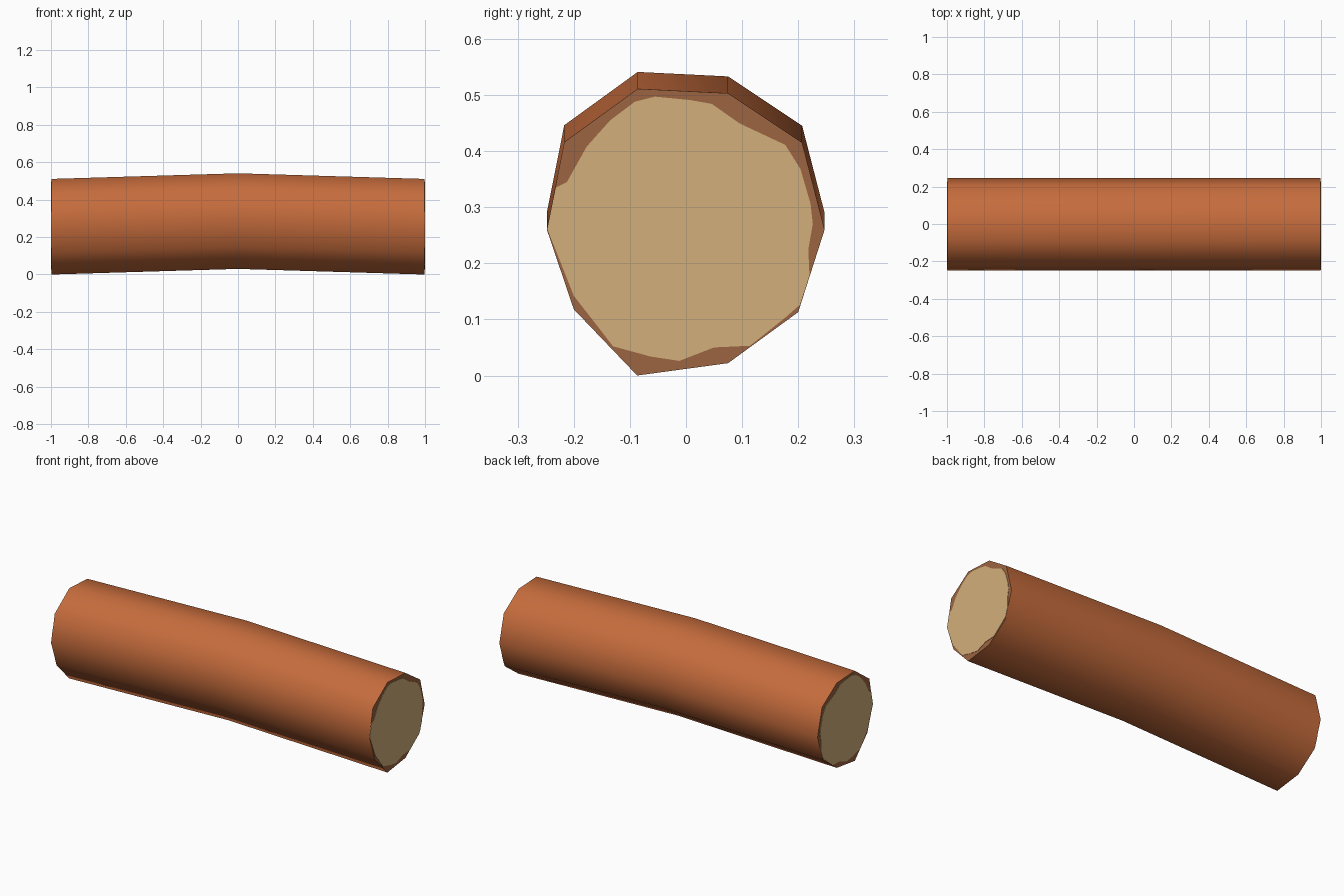
import bpy, bmesh, math

if "Cube" in bpy.data.objects:
    bpy.data.objects.remove(bpy.data.objects["Cube"])


def material(name, srgb):
    m = bpy.data.materials.new(name)
    m.diffuse_color = [(c / 255 / 12.92 if c < 11 else ((c / 255 + 0.055) / 1.055) ** 2.4)
                       for c in srgb] + [1.0]
    m.use_nodes = True
    m.node_tree.nodes["Principled BSDF"].inputs["Base Color"].default_value = m.diffuse_color
    return m


bark = material("bark orange brown", (198, 108, 60))
ring = material("cut edge brown", (156, 100, 65))
wood = material("cut wood tan", (211, 175, 123))

# uneven ten-sided section of the log (y, z)
SECTION = [(-0.086, 0.511), (0.075, 0.503), (0.207, 0.415), (0.247, 0.26), (0.2, 0.113),
           (0.075, 0.022), (-0.087, 0.0), (-0.2, 0.118), (-0.248, 0.26), (-0.217, 0.416)]
# irregular outline of the pale wood on the cut ends (y, z)
HEART = [(-0.055, 0.497), (0.007, 0.491), (0.046, 0.484), (0.096, 0.449), (0.177, 0.411),
         (0.204, 0.368), (0.222, 0.306), (0.226, 0.27), (0.218, 0.225), (0.22, 0.178),
         (0.203, 0.126), (0.178, 0.104), (0.114, 0.053), (0.05, 0.05), (-0.012, 0.026),
         (-0.064, 0.034), (-0.13, 0.052), (-0.154, 0.083), (-0.2, 0.142), (-0.247, 0.261),
         (-0.232, 0.335), (-0.212, 0.345), (-0.177, 0.408), (-0.135, 0.455), (-0.091, 0.488)]


def finish(name, bm, mats):
    bmesh.ops.recalc_face_normals(bm, faces=bm.faces)
    me = bpy.data.meshes.new(name)
    bm.to_mesh(me)
    bm.free()
    for m in mats:
        me.materials.append(m)
    ob = bpy.data.objects.new(name, me)
    bpy.context.collection.objects.link(ob)
    return ob


def loft(sections, cap_index=0):
    """Closed skin through sections given as (x, lift, outline)."""
    bm = bmesh.new()
    loops = [[bm.verts.new((x, y, z + lift)) for y, z in pts] for x, lift, pts in sections]
    for a, b in zip(loops, loops[1:]):
        for i in range(len(a)):
            j = (i + 1) % len(a)
            bm.faces.new((a[i], a[j], b[j], b[i]))
    for end in (loops[0], loops[-1]):
        bm.faces.new(end).material_index = cap_index
    return bm


# log body, slightly bowed upward in the middle
log = finish("log", loft([(-0.998, 0, SECTION), (0, 0.03, SECTION), (0.998, 0, SECTION)], 1),
             [bark, ring])
bpy.context.view_layer.objects.active = log
log.select_set(True)
bpy.ops.object.shade_smooth_by_angle(angle=math.radians(70))

# pale wood plates on both cut ends
for side, name in ((1, "right_cut_wood"), (-1, "left_cut_wood")):
    finish(name, loft([(side * 0.997, 0, HEART), (side * 1.0, 0, HEART)]), [wood])
